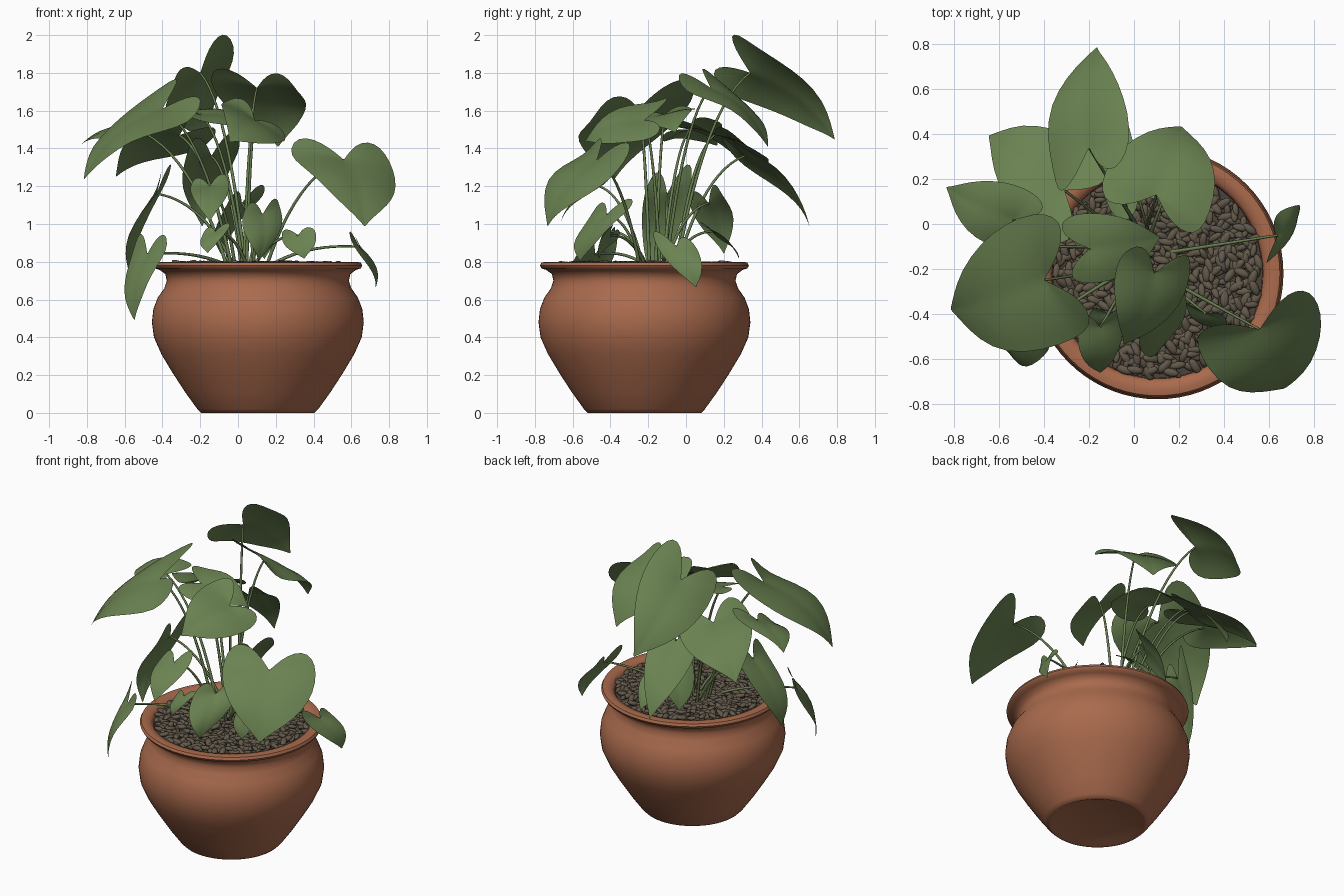
import bpy, bmesh, math, random
from mathutils import Vector, Matrix, Euler

random.seed(4)
cube = bpy.data.objects.get("Cube")
if cube:
    bpy.data.objects.remove(cube, do_unlink=True)


def material(name, rgb):
    mat = bpy.data.materials.new(name)
    mat.use_nodes = True
    color = (*rgb, 1)
    mat.diffuse_color = color
    shader = next(n for n in mat.node_tree.nodes if n.type == "BSDF_PRINCIPLED")
    shader.inputs["Base Color"].default_value = color
    shader.inputs["Roughness"].default_value = 0.8
    return mat


terracotta = material("terracotta", (0.4, 0.145, 0.074))
leaf_green = material("leaf green", (0.145, 0.225, 0.083))
stalk_green = material("stalk green", (0.14, 0.21, 0.08))
pebble_brown = material("pebble brown", (0.125, 0.1, 0.07))
soil_brown = material("soil brown", (0.07, 0.055, 0.04))

POT = Vector((0.105, -0.22, 0))


def add_object(name, bm, mat, smooth=True):
    bmesh.ops.recalc_face_normals(bm, faces=bm.faces)
    mesh = bpy.data.meshes.new(name)
    bm.to_mesh(mesh)
    bm.free()
    mesh.materials.append(mat)
    for poly in mesh.polygons:
        poly.use_smooth = smooth
    obj = bpy.data.objects.new(name, mesh)
    bpy.context.collection.objects.link(obj)
    return obj


# Pot: one profile (radius, height) turned around the vertical axis
profile = [(0, 0.014), (0.255, 0.014), (0.285, 0), (0.3, 0), (0.32, 0.02),
           (0.385, 0.11), (0.45, 0.21), (0.51, 0.31), (0.55, 0.4), (0.561, 0.48),
           (0.553, 0.55), (0.53, 0.61), (0.495, 0.66), (0.482, 0.7), (0.49, 0.735),
           (0.52, 0.757), (0.545, 0.765), (0.553, 0.78), (0.545, 0.796), (0.52, 0.8),
           (0.485, 0.793), (0.47, 0.77), (0.465, 0.7)]
bm = bmesh.new()
ring = [bm.verts.new((r, 0, z)) for r, z in profile]
edges = [bm.edges.new(pair) for pair in zip(ring, ring[1:])]
bmesh.ops.spin(bm, geom=ring + edges, cent=(0, 0, 0), axis=(0, 0, 1),
               angle=math.tau, steps=72)
bmesh.ops.remove_doubles(bm, verts=bm.verts, dist=0.0005)
pot = add_object("pot", bm, terracotta)
pot.location = POT
bpy.context.view_layer.objects.active = pot
pot.select_set(True)
bpy.ops.object.shade_smooth_by_angle(angle=math.radians(50))

# Soil bed
bm = bmesh.new()
bmesh.ops.create_circle(bm, cap_ends=True, segments=48, radius=0.468)
soil = add_object("soil", bm, soil_brown, False)
soil.location = POT + Vector((0, 0, 0.765))

# Long pebbles scattered evenly in a sunflower pattern
bm = bmesh.new()
count = 640
for i in range(count):
    radius = 0.455 * math.sqrt((i + random.random()) / count)
    turn = i * 2.39996 + random.uniform(-0.05, 0.05)
    place = Vector((radius * math.cos(turn), radius * math.sin(turn),
                    random.uniform(0.77, 0.79)))
    tilt = Euler((random.uniform(-0.4, 0.4), random.uniform(-0.4, 0.4),
                  random.uniform(0, math.tau))).to_matrix().to_4x4()
    size = random.uniform(0.8, 1.2)
    shape = Matrix.Diagonal((0.036 * size, 0.017 * size, 0.013 * size, 1))
    bmesh.ops.create_icosphere(bm, subdivisions=2, radius=1,
                               matrix=Matrix.Translation(place) @ tilt @ shape)
pebbles = add_object("pebbles", bm, pebble_brown)
pebbles.location = POT

# Half outline of a heart-shaped leaf: (along the midrib, across)
HEART = [(1.02, 0.015), (0.91, 0.2), (0.74, 0.54), (0.48, 0.86), (0.2, 1.02),
         (-0.08, 1.03), (-0.28, 0.9), (-0.34, 0.65), (-0.24, 0.33), (-0.06, 0.08)]
stalks = bpy.data.curves.new("leaf_stalks", "CURVE")
stalks.dimensions = "3D"
stalks.bevel_depth = 0.008
stalks.bevel_resolution = 2
stalks.materials.append(stalk_green)
bpy.context.collection.objects.link(bpy.data.objects.new("leaf_stalks", stalks))


def stalk(end):
    """Arching stalk from the crown of the plant to the leaf base."""
    start = Vector((0.05, -0.12, 0.77)) + Vector((end.x, end.y, 0)) * 0.2
    start += Vector((random.uniform(-0.04, 0.04), random.uniform(-0.04, 0.04), 0))
    bend = start.lerp(end, 0.4)
    bend.z = start.z + (end.z - start.z) * 0.8 + 0.04
    steps = 12
    line = stalks.splines.new("POLY")
    line.points.add(steps)
    for i, point in enumerate(line.points):
        t = i / steps
        point.co = (*start.lerp(bend, t).lerp(bend.lerp(end, t), t), 1)
        point.radius = 1.2 - 0.5 * t


def leaf(name, base, tip, side):
    """Cupped leaf from its base to its tip; side is half of its width."""
    base, tip, side = Vector(base), Vector(tip), Vector(side)
    axis = tip - base
    up = axis.cross(side).normalized()
    if up.z < 0:
        up.negate()
    phase = random.uniform(0, math.tau)
    bm = bmesh.new()
    columns = 5
    for sign in (-1, 1):
        rows = []
        for along, across in HEART:
            row = []
            for k in range(columns + 1):
                t = k / columns
                a = max(along, 0) * (1 - t) + along * t
                b = sign * across * t
                lift = axis.length * 0.5 * max(a, 0) * (1 - a)
                lift -= side.length * (0.2 * b * b - 0.1 * abs(b))
                lift += side.length * 0.09 * b * math.sin(5 * a + phase)
                row.append(bm.verts.new(base + axis * a + side * b + up * lift))
            rows.append(row)
        for r, s in zip(rows, rows[1:]):
            for k in range(columns):
                bm.faces.new((r[k], r[k + 1], s[k + 1], s[k]))
    bmesh.ops.remove_doubles(bm, verts=bm.verts, dist=0.0004)
    obj = add_object(name, bm, leaf_green)
    smooth = obj.modifiers.new("smooth outline", "SUBSURF")
    smooth.levels = smooth.render_levels = 1
    stalk(base)


# Tall leaves
leaf("leaf_top_back", (-0.2, 0.34, 1.8), (-0.17, 0.78, 1.46), (0.17, 0.06, 0.125))
leaf("leaf_top_middle", (0.1, 0.13, 1.72), (0.21, 0.43, 1.42), (0.23, -0.08, -0.01))
leaf("leaf_big_right", (0.56, -0.47, 1.34), (0.67, -0.73, 1.0), (0.25, 0.12, -0.03))
leaf("leaf_big_left", (-0.4, -0.25, 1.61), (-0.81, -0.38, 1.25), (-0.08, 0.28, 0.06))
leaf("leaf_front_middle", (0.09, -0.22, 1.55), (-0.04, -0.53, 1.44), (0.15, -0.03, -0.11))
leaf("leaf_inner", (-0.2, -0.11, 1.58), (0.11, -0.06, 1.49), (-0.03, 0.15, 0.04))
leaf("leaf_back_left", (-0.31, 0.15, 1.47), (-0.64, 0.39, 1.26), (0.12, 0.18, -0.05))
leaf("leaf_far_left", (-0.54, 0.02, 1.5), (-0.83, 0.16, 1.42), (0.06, 0.13, 0.05))
leaf("leaf_back_low", (-0.14, 0.31, 1.36), (-0.19, 0.65, 1.0), (0.14, 0.02, 0.03))

# Short and drooping leaves
leaf("leaf_hanging_left", (-0.48, -0.48, 0.84), (-0.55, -0.58, 0.5), (0.08, -0.1, 0))
leaf("leaf_side_left", (-0.43, -0.1, 1.16), (-0.57, -0.19, 0.73), (0.04, 0.12, 0.03))
leaf("leaf_front_left", (-0.15, -0.46, 1.2), (-0.15, -0.66, 1.02), (0.1, 0.02, 0.01))
leaf("leaf_front_low", (0.13, -0.42, 1.05), (0.11, -0.56, 0.81), (0.1, 0.1, 0.02))
leaf("leaf_front_shoot", (-0.12, -0.4, 0.96), (-0.16, -0.46, 0.85), (0.07, -0.01, 0.02))
leaf("leaf_small_right", (0.32, -0.4, 0.94), (0.35, -0.46, 0.82), (0.09, -0.03, 0.01))
leaf("leaf_rim_right", (0.64, -0.05, 0.88), (0.73, 0.05, 0.67), (0.03, 0.11, -0.02))
leaf("leaf_back_inner", (0.02, 0.12, 1.11), (-0.09, 0.2, 0.85), (0.09, 0.09, 0.03))
leaf("leaf_back_small", (0.14, 0.14, 0.96), (0.14, 0.28, 0.82), (0.08, -0.02, 0.02))
